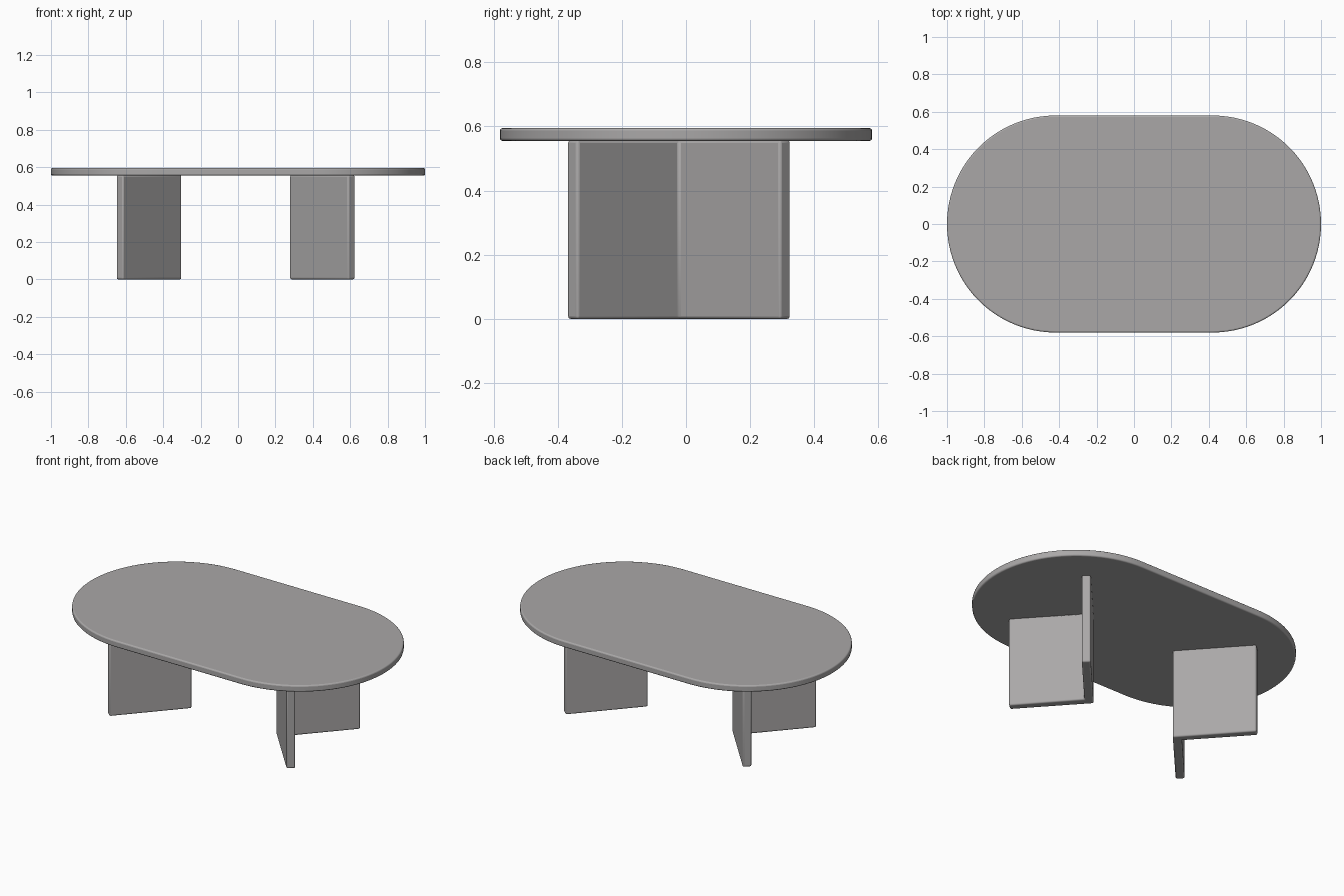
import bpy, bmesh
from math import pi, sin, cos, radians

cube = bpy.data.objects.get("Cube")
if cube:
    bpy.data.objects.remove(cube, do_unlink=True)

# One grey finish for the whole table
grey = bpy.data.materials.new("warm grey")
grey.use_nodes = True
colour = (0.40, 0.39, 0.39, 1)
grey.diffuse_color = colour
bsdf = next(n for n in grey.node_tree.nodes if n.type == 'BSDF_PRINCIPLED')
bsdf.inputs["Base Color"].default_value = colour


def slab(name, outline, bottom, top, bevel):
    """Extrude an outline upwards and round its edges."""
    bm = bmesh.new()
    face = bm.faces.new([bm.verts.new((x, y, bottom)) for x, y in outline])
    up = bmesh.ops.extrude_face_region(bm, geom=[face])["geom"]
    bmesh.ops.translate(bm, vec=(0, 0, top - bottom),
                        verts=[v for v in up if isinstance(v, bmesh.types.BMVert)])
    bmesh.ops.recalc_face_normals(bm, faces=bm.faces)
    mesh = bpy.data.meshes.new(name)
    bm.to_mesh(mesh)
    bm.free()
    mesh.materials.append(grey)
    obj = bpy.data.objects.new(name, mesh)
    bpy.context.collection.objects.link(obj)
    mod = obj.modifiers.new("rounded edges", 'BEVEL')
    mod.width = bevel
    mod.segments = 3
    mod.limit_method = 'ANGLE'
    mod.angle_limit = radians(30)
    bpy.ops.object.select_all(action='DESELECT')
    obj.select_set(True)
    bpy.context.view_layer.objects.active = obj
    bpy.ops.object.shade_smooth_by_angle(angle=radians(40))
    return obj


# Tabletop: two half circles joined by straight sides
RADIUS, STRAIGHT, STEPS = 0.58, 0.42, 48
outline = []
for side, start in ((1, -pi / 2), (-1, pi / 2)):
    for i in range(STEPS + 1):
        a = start + pi * i / STEPS
        outline.append((side * STRAIGHT + RADIUS * cos(a), RADIUS * sin(a)))
slab("tabletop", outline, 0.555, 0.595, 0.008)

# Legs: upright V-shaped panels with their corners pointing inwards
ANGLE, LENGTH, THICK, LEG_Y = radians(48), 0.47, 0.05, -0.022
ex, ey = LENGTH * cos(ANGLE), LENGTH * sin(ANGLE)
tx, ty = THICK * sin(ANGLE), THICK * cos(ANGLE)
arm = [(ex, ey), (ex + tx, ey - ty), (THICK / sin(ANGLE), 0)]
v_shape = [(0, 0)] + arm + [(x, -y) for x, y in reversed(arm[:2])]
for name, side, corner in (("left_leg", 1, 0.275), ("right_leg", -1, 0.30)):
    slab(name, [(side * (corner + x), LEG_Y + y) for x, y in v_shape],
         0, 0.557, 0.009)
